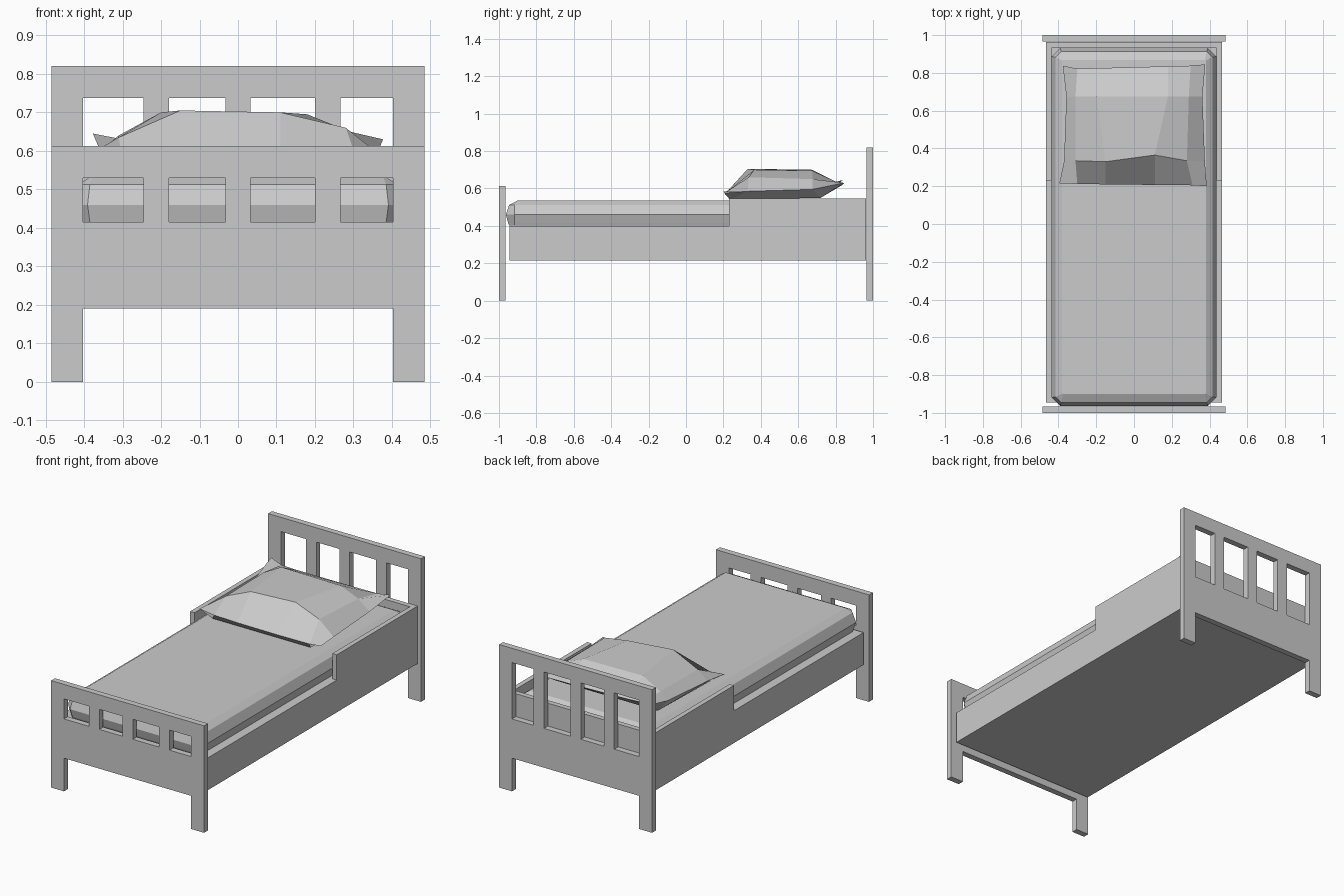
import bpy

if "Cube" in bpy.data.objects:
    bpy.data.objects.remove(bpy.data.objects["Cube"])


def mesh_object(name, verts, faces):
    me = bpy.data.meshes.new(name)
    me.from_pydata(verts, [], faces)
    me.update()
    ob = bpy.data.objects.new(name, me)
    bpy.context.collection.objects.link(ob)
    return ob


def box(name, x0, x1, y0, y1, z0, z1):
    v = [(x, y, z) for z in (z0, z1) for x, y in ((x0, y0), (x1, y0), (x1, y1), (x0, y1))]
    f = [(3, 2, 1, 0), (4, 5, 6, 7)]
    f += [(i, (i + 1) % 4, (i + 1) % 4 + 4, i + 4) for i in range(4)]
    return mesh_object(name, v, f)


# Headboard and footboard: two posts, lower panel, top rail, three slats
def end_board(name, y0, y1, top, rail_bottom):
    for side, s in (("left", -1), ("right", 1)):
        a, b = sorted((s * 0.403, s * 0.485))
        box(f"{name}_post_{side}", a, b, y0, y1, 0, top)
    box(f"{name}_panel", -0.403, 0.403, y0, y1, 0.19, 0.415)
    box(f"{name}_top_rail", -0.403, 0.403, y0, y1, rail_bottom, top)
    for i, x in enumerate((-0.212, 0, 0.233)):
        box(f"{name}_slat_{i + 1}", x - 0.033, x + 0.033, y0, y1, 0.415, rail_bottom)


end_board("headboard", 0.965, 1.0, 0.82, 0.738)
end_board("footboard", -1.0, -0.965, 0.613, 0.53)

# Bed base with raised guards around the head end
box("bed_base", -0.465, 0.465, -0.945, 0.963, 0.215, 0.40)
box("guard_left", -0.465, -0.437, 0.23, 0.963, 0.40, 0.545)
box("guard_right", 0.437, 0.465, 0.23, 0.963, 0.40, 0.545)
box("guard_head", -0.437, 0.437, 0.933, 0.963, 0.40, 0.545)

# Mattress: stacked rings with chamfered corners (z, half width, half length, chamfer)
rings = [(0.402, 0.415, 0.93, 0.03), (0.415, 0.42, 0.935, 0.035), (0.46, 0.436, 0.947, 0.045),
         (0.512, 0.415, 0.93, 0.03), (0.535, 0.38, 0.885, 0.004)]
verts, faces = [], []
for z, w, l, c in rings:
    pts = [(w - c, -l), (w, c - l), (w, l - c), (w - c, l),
           (c - w, l), (-w, l - c), (-w, c - l), (c - w, -l)]
    verts += [(x, y - 0.016, z) for x, y in pts]
for r in range(len(rings) - 1):
    for i in range(8):
        j = (i + 1) % 8
        faces.append((r * 8 + i, r * 8 + j, r * 8 + 8 + j, r * 8 + 8 + i))
faces += [tuple(range(7, -1, -1)), tuple(range(len(verts) - 8, len(verts)))]
mesh_object("mattress", verts, faces)

# Pillow: upper surface as four rows from front to back, flat underside sharing the seam
rows = [
    [(-.395, .215, .585), (-.30, .212, .575), (-.15, .21, .572), (.11, .207, .572), (.31, .205, .575), (.385, .20, .585)],
    [(-.37, .335, .585), (-.31, .335, .635), (-.15, .33, .705), (.11, .365, .70), (.28, .335, .66), (.375, .33, .585)],
    [(-.358, .675, .60), (-.31, .675, .64), (-.20, .675, .70), (.18, .675, .695), (.29, .675, .65), (.362, .675, .595)],
    [(-.377, .838, .645), (-.30, .822, .63), (-.20, .825, .625), (.18, .835, .62), (.30, .838, .62), (.377, .845, .63)],
]
verts = [p for row in rows for p in row]
top = [[r * 6 + c for c in range(6)] for r in range(4)]
under = [row[:] for row in top]
for r, y in ((1, 0.235), (2, 0.72)):
    for c in range(1, 5):
        under[r][c] = len(verts)
        verts.append((rows[r][c][0] * 1.05, y, 0.54 if r == 1 else 0.55))
faces = []
for r in range(3):
    for c in range(5):
        faces.append((top[r][c], top[r][c + 1], top[r + 1][c + 1], top[r + 1][c]))
        faces.append((under[r][c], under[r + 1][c], under[r + 1][c + 1], under[r][c + 1]))
mesh_object("pillow", verts, faces)
